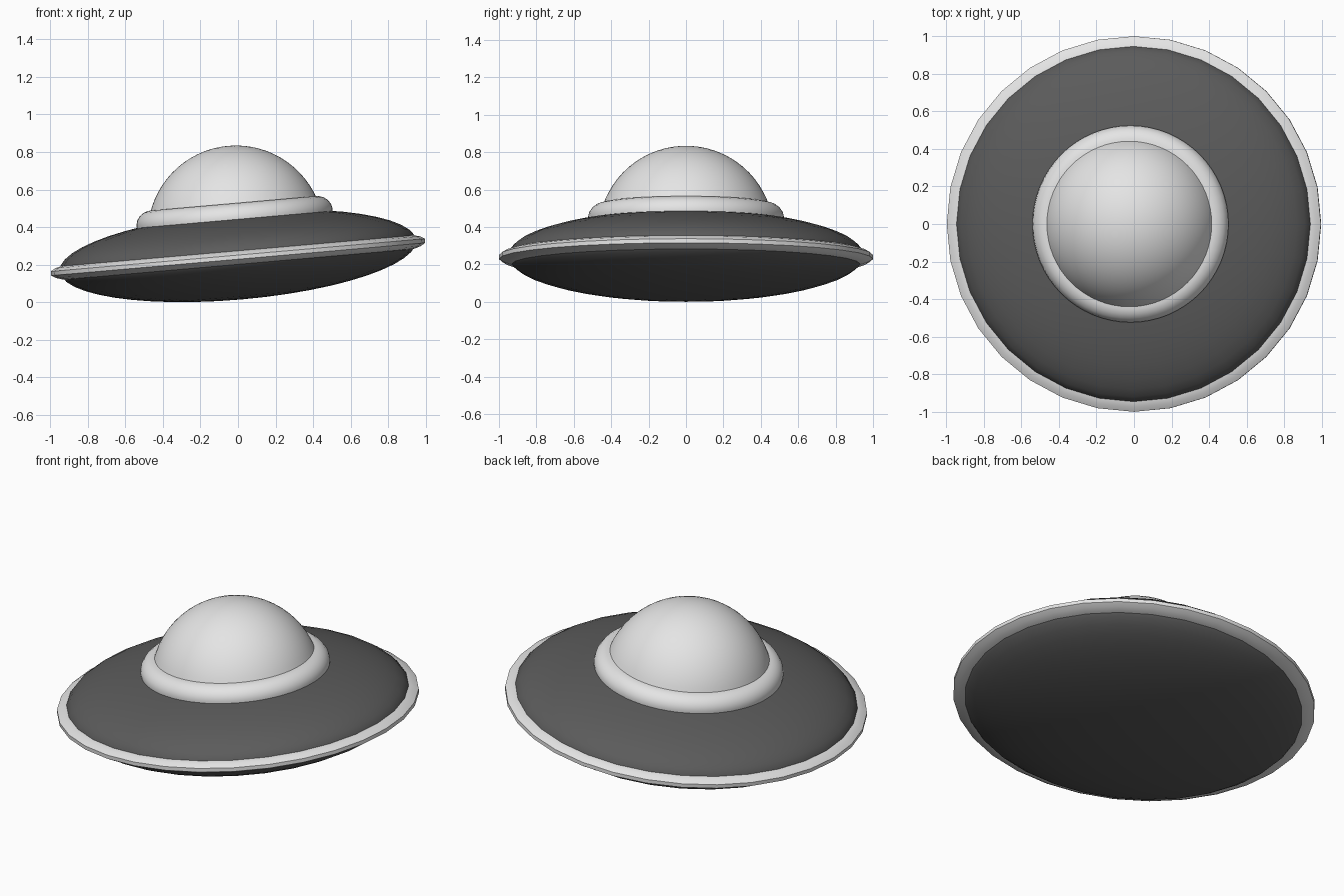
import bpy, bmesh, math
from mathutils import Matrix

if "Cube" in bpy.data.objects:
    bpy.data.objects.remove(bpy.data.objects["Cube"])

TILT = Matrix.Translation((0, 0, 0.24)) @ Matrix.Rotation(math.radians(-5), 4, 'Y')


def material(name, v):
    m = bpy.data.materials.new(name)
    m.diffuse_color = (v, v, v, 1)
    m.use_nodes = True
    m.node_tree.nodes["Principled BSDF"].inputs["Base Color"].default_value = m.diffuse_color
    return m


light = material("light grey", 0.78)
dark = material("dark grey", 0.105)


def lathe(name, profile, sides, mat, angle, closed=False):
    """Revolve (radius, height) points around the tilted saucer axis."""
    bm = bmesh.new()
    rings = []
    for r, h in profile:
        if r < 1e-5:
            rings.append([bm.verts.new((0, 0, h))] * sides)
        else:
            rings.append([bm.verts.new((r * math.cos(2 * math.pi * i / sides),
                                        r * math.sin(2 * math.pi * i / sides), h))
                          for i in range(sides)])
    pairs = list(zip(rings, rings[1:]))
    if closed:
        pairs.append((rings[-1], rings[0]))
    for a, b in pairs:
        for i in range(sides):
            j = (i + 1) % sides
            quad = list(dict.fromkeys((a[i], a[j], b[j], b[i])))
            bm.faces.new(quad)
    bmesh.ops.recalc_face_normals(bm, faces=bm.faces)
    bm.transform(TILT)
    me = bpy.data.meshes.new(name)
    bm.to_mesh(me)
    bm.free()
    me.materials.append(mat)
    ob = bpy.data.objects.new(name, me)
    bpy.context.collection.objects.link(ob)
    bpy.ops.object.select_all(action='DESELECT')
    ob.select_set(True)
    bpy.context.view_layer.objects.active = ob
    bpy.ops.object.shade_smooth_by_angle(angle=math.radians(angle))
    return ob


# Lens-shaped hull: flattened ellipsoid, slightly above the rim plane
hull = []
for i in range(25):
    t = math.pi * (i / 24 - 0.5)
    hull.append((0.953 * math.cos(t) if 0 < i < 24 else 0, 0.007 + 0.233 * math.sin(t)))
lathe("saucer_hull", hull, 32, dark, 40)

# Thin tapering rim around the edge
lathe("edge_rim", [(0.92, 0.036), (0.945, 0.034), (0.975, 0.026), (1.0, 0.011),
                   (1.0, -0.011), (0.975, -0.026), (0.945, -0.036), (0.925, -0.04)],
      32, light, 40, closed=True)

# Rounded collar under the dome
lathe("dome_collar", [(0.42, 0.15), (0.515, 0.15), (0.522, 0.19), (0.524, 0.215),
                      (0.518, 0.24), (0.502, 0.263), (0.48, 0.279), (0.455, 0.287),
                      (0.42, 0.288)], 64, light, 40, closed=True)

# Spherical dome cap
start = math.asin((0.27 - 0.125) / 0.47)
dome = [(0, 0.27)]
for i in range(15):
    t = start + (math.pi / 2 - start) * i / 14
    dome.append((0.47 * math.cos(t) if i < 14 else 0, 0.125 + 0.47 * math.sin(t)))
lathe("dome", dome, 64, light, 40)
